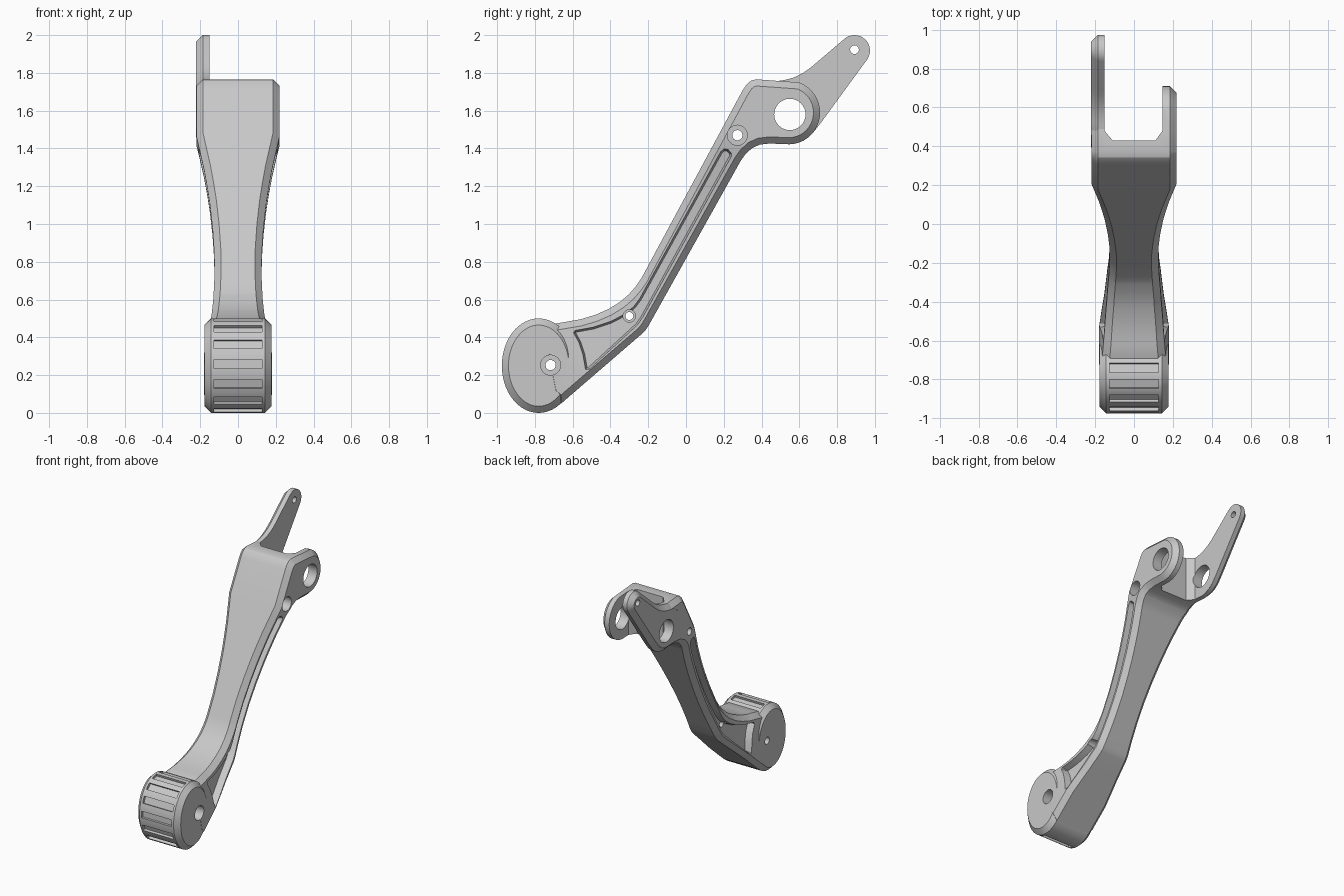
import bpy, bmesh, math
from mathutils import Vector

if "Cube" in bpy.data.objects:
    bpy.data.objects.remove(bpy.data.objects["Cube"])

grey = bpy.data.materials.new("cast_grey")
grey.diffuse_color = (0.58, 0.58, 0.58, 1)
grey.use_nodes = True
grey.node_tree.nodes["Principled BSDF"].inputs["Base Color"].default_value = grey.diffuse_color

# Half width of the lever, as a function of distance along the shaft
D = Vector((0, 0.46, 0.89))
WIDTH = [(-0.05, .179), (0.04, .168), (0.15, .153), (0.28, .140), (0.42, .130), (0.55, .125),
         (0.70, .126), (0.85, .135), (1.0, .150), (1.1, .164), (1.2, .180), (1.3, .200), (1.4, .220)]


def half_width(s):
    if s <= WIDTH[0][0]:
        return WIDTH[0][1]
    for (a, wa), (b, wb) in zip(WIDTH, WIDTH[1:]):
        if s <= b:
            return wa + (wb - wa) * (s - a) / (b - a)
    return WIDTH[-1][1]


def arc(cy, cz, ry, rz, a0, a1, n):
    return [(cy + ry * math.cos(math.radians(a0 + (a1 - a0) * i / n)),
             cz + rz * math.sin(math.radians(a0 + (a1 - a0) * i / n))) for i in range(n + 1)]


def circle(cy, cz, r, n=32):
    return arc(cy, cz, r, r, 0, 360, n)[:-1]


def inset(pts, d):
    """Mitred inward offset of a counter-clockwise (y, z) outline."""
    out = []
    for i, p in enumerate(pts):
        p = Vector(p)
        e0 = (p - Vector(pts[i - 1])).normalized()
        e1 = (Vector(pts[(i + 1) % len(pts)]) - p).normalized()
        n0, n1 = Vector((-e0.y, e0.x)), Vector((-e1.y, e1.x))
        out.append(p + (n0 + n1) * d / max(1 + n0.dot(n1), 0.4))
    return out


def loft(name, pts, layers, follow=False):
    """Stack outline copies (inset, x) along x; follow bends sides to the lever width."""
    bm = bmesh.new()
    layers = sorted(layers, key=lambda l: l[1])
    rings = [[bm.verts.new((x, q[0], q[1])) for q in inset(pts, d)] for d, x in layers]
    n = len(pts)
    bm.faces.new(rings[0][::-1])
    bm.faces.new(rings[-1])
    for a, b in zip(rings, rings[1:]):
        for i in range(n):
            bm.faces.new((a[i], a[(i + 1) % n], b[(i + 1) % n], b[i]))
    bm.normal_update()
    if follow:
        bmesh.ops.triangulate(bm, faces=bm.faces[:])
        for s, _ in WIDTH:
            bmesh.ops.bisect_plane(bm, geom=bm.verts[:] + bm.edges[:] + bm.faces[:],
                                   plane_co=D * (s / D.length_squared), plane_no=D, dist=1e-5)
        for v in bm.verts:
            w, a = half_width(v.co.dot(D)), abs(v.co.x)
            w = w - (1 - a) if a > .94 else a * (w - .06) / .94
            v.co.x = math.copysign(w, v.co.x)
        bmesh.ops.triangulate(bm, faces=bm.faces[:])
        bm.normal_update()
    me = bpy.data.meshes.new(name)
    bm.to_mesh(me)
    bm.free()
    me.materials.append(grey)
    ob = bpy.data.objects.new(name, me)
    bpy.context.collection.objects.link(ob)
    return ob


def volume(me):
    bm = bmesh.new()
    bm.from_mesh(me)
    v = bm.calc_volume(signed=True)
    bm.free()
    return v


def carve(ob, cutters):
    """Cut one hole at a time, changing solver if a cut destroys the part."""
    for c in cutters:
        before = volume(ob.data)
        for solver in ('EXACT', 'MANIFOLD', 'FLOAT'):
            m = ob.modifiers.new("cut", 'BOOLEAN')
            m.operation, m.solver, m.object = 'DIFFERENCE', solver, c
            bpy.context.view_layer.update()
            dg = bpy.context.evaluated_depsgraph_get()
            me = bpy.data.meshes.new_from_object(ob.evaluated_get(dg))
            ob.modifiers.clear()
            if before * .6 < volume(me) < before * .99999:
                ob.data = me
                break
    ob.data.shade_smooth()
    ob.data.set_sharp_from_angle(angle=math.radians(24))


# Lever body: lower heel, shaft and clevis head
C = 0.035
outline = [(-.66, .05), (-.62, .085), (-.235, .417), (-.215, .437), (-.198, .462),
           (.29, 1.335), (.315, 1.37), (.35, 1.402), (.39, 1.42), (.44, 1.426), (.5, 1.424)]
outline += arc(.545, 1.59, .165, .168, -90, 72, 18)
outline += [(.48, 1.758), (.37, 1.766), (.343, 1.758), (.32, 1.738), (.3, 1.708),
            (-.235, .715), (-.262, .675), (-.3, .63), (-.35, .587), (-.41, .55), (-.48, .519),
            (-.56, .495), (-.69, .473), (-.74, .45), (-.76, .3), (-.72, .1)]
body = loft("lever_body", outline, [(C, -1), (0, C - 1), (0, 1 - C), (C, 1)], True)

# Rounded foot pad
pad = loft("foot_pad", arc(-.78, .25, .195, .25, 0, 360, 64)[:-1],
           [(C, -.178), (0, C - .178), (0, .178 - C), (C, .178)])

# Long arm on the left lug
arm_outline = [(.36, 1.5), (.40, 1.45), (.45, 1.428), (.55, 1.422), (.62, 1.44), (.67, 1.48), (.71, 1.53)]
arm_outline += arc(.892, 1.918, .082, .082, -36, 132, 16)
arm_outline += [(.70, 1.862), (.66, 1.828), (.62, 1.80), (.57, 1.775), (.52, 1.762), (.45, 1.752), (.38, 1.7)]
arm = loft("long_arm", arm_outline, [(C, -.2215), (0, C - .2215), (0, -.151)])

# Cutters: side pockets, clevis gap, bolt holes, pad grooves
pocket = [(-.535, .225), (-.51, .228), (-.255, .462), (-.225, .505), (.243, 1.355), (.245, 1.375),
          (.225, 1.398), (.2, 1.402), (.18, 1.385), (-.25, .605), (-.28, .565), (-.33, .525),
          (-.40, .488), (-.49, .458), (-.59, .44), (-.6, .425), (-.57, .37), (-.55, .31)]
pockets = [loft("pocket_cutter", pocket, [(.014, k * .95), (0, k * 1.02)], True) for k in (1, -1)]
gap = loft("gap_cutter", [(.43, .9), (2, .9), (2, 3), (.43, 3)],
           [(.05, -.152), (0, -.11), (0, .11), (.05, .147)])


def hole(y, z, r, x0=-.5):
    return loft("hole_cutter", circle(y, z, r), [(0, x0), (0, .5)])


pin = hole(.55, 1.58, .083)
tip = hole(.892, 1.923, .023)
heel = [hole(-.717, .253, .027), hole(-.717, .253, .053, .08)]
bolts = [hole(.272, 1.47, .027), hole(.272, 1.47, .053, .11),
         hole(-.3, .513, .021), hole(-.3, .513, .033, .05)]
grooves = []
for k in range(8):
    t = math.radians(78 + 25 * k)
    p = Vector((-.78 + .195 * math.cos(t), .25 + .25 * math.sin(t)))
    nrm = Vector((math.cos(t) / .195, math.sin(t) / .25)).normalized()
    tan = Vector((-nrm.y, nrm.x))
    box = [p + nrm * a + tan * b for a, b in ((-.02, -.025), (.05, -.025), (.05, .025), (-.02, .025))]
    grooves.append(loft("groove_cutter", [tuple(q) for q in box], [(0, -.126), (0, .126)]))

carve(body, pockets + [gap, pin] + heel + bolts)
carve(pad, heel + grooves)
carve(arm, [pin, tip])
for c in pockets + [gap, pin, tip] + heel + bolts + grooves:
    bpy.data.objects.remove(c)
